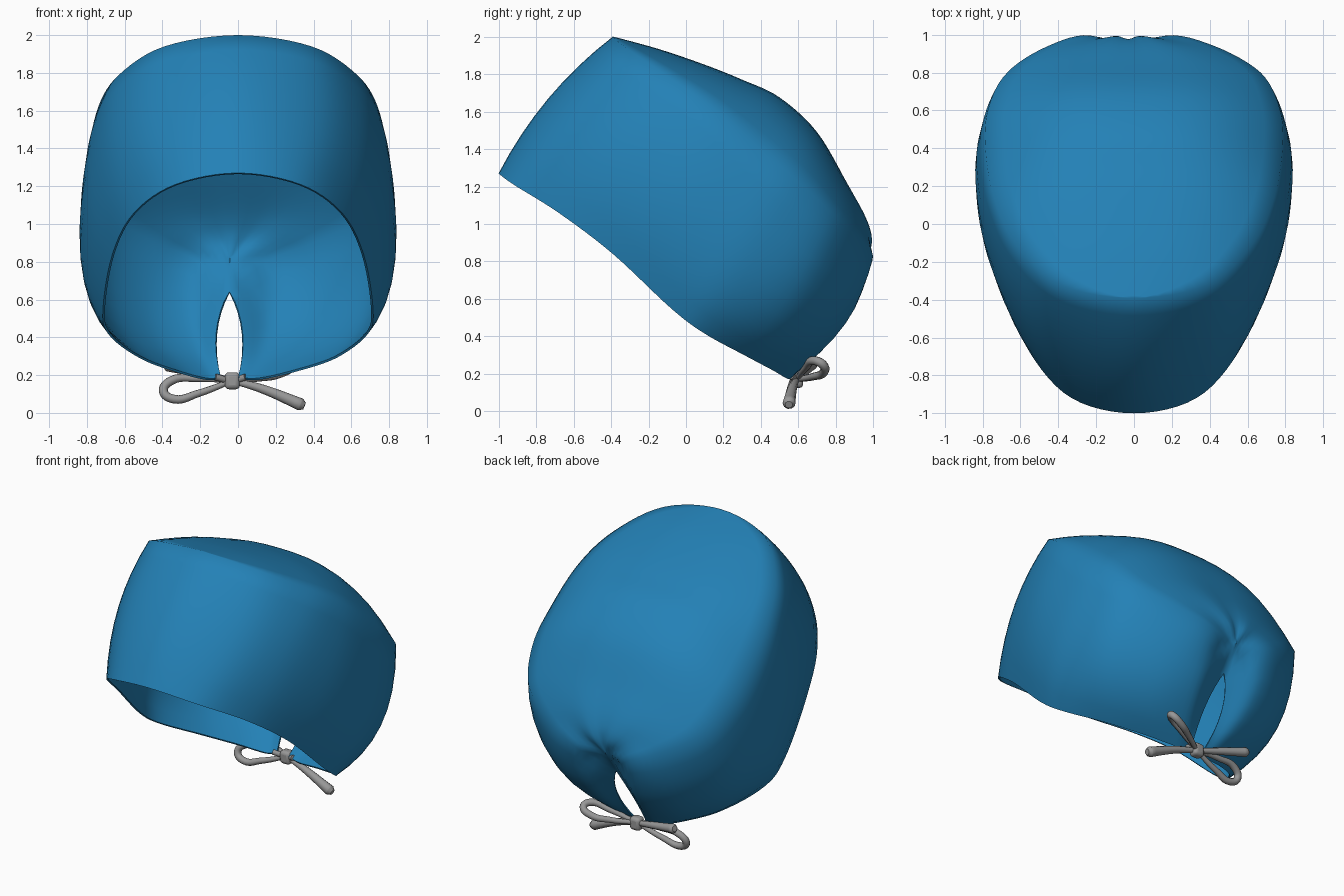
import bpy, bmesh, math
from mathutils import Vector as V

if "Cube" in bpy.data.objects:
    bpy.data.objects.remove(bpy.data.objects["Cube"])

def material(name, rgb):
    m = bpy.data.materials.new(name)
    m.diffuse_color = (*rgb, 1)
    m.use_nodes = True
    m.node_tree.nodes["Principled BSDF"].inputs["Base Color"].default_value = m.diffuse_color
    return m

BLUE = material("cap blue", (0.017, 0.22, 0.47))
GREY = material("tie grey", (0.31, 0.31, 0.31))

# Guide curves for the +x half, from the front centre round to the back slit
HEM = [(0, -1, 1.27), (.33, -.92, 1.21), (.55, -.68, 1.06), (.665, -.39, .84), (.715, -.08, .55),
       (.685, .1, .415), (.52, .33, .29), (.31, .47, .215), (.14, .54, .175), (.045, .57, .18)]
MID = [(0, -.735, 1.67), (.4, -.635, 1.6), (.64, -.42, 1.45), (.78, -.13, 1.22), (.83, .12, .95),
       (.82, .33, .75), (.71, .58, .59), (.47, .77, .49), (.23, .85, .47), (.065, .74, .42)]
SEAM = [(0, -.39, 2), (.39, -.32, 1.94), (.63, -.1, 1.79), (.74, .14, 1.62), (.785, .4, 1.39),
        (.77, .61, 1.22), (.67, .8, 1.04), (.44, .94, .91), (.2, .99, .81), (0, .85, .635)]
SPINE = [(-.39, 2), (-.15, 1.935), (.1, 1.85), (.3, 1.77), (.5, 1.675),
         (.7, 1.49), (.86, 1.22), (.955, 1.04), (.985, .92), (.96, .8)]
SPINE = [(0, y, z) for y, z in SPINE]

def sample(pts, s):
    """Catmull-Rom curve; the front end continues into its mirror image."""
    p = [V(q) for q in pts]
    p = [V((-p[1].x, p[1].y, p[1].z))] + p + [p[-1] * 2 - p[-2]]
    i = min(int(s), len(pts) - 2)
    t = s - i
    a, b, c, d = p[i:i + 4]
    return 0.5 * (2 * b + (c - a) * t + (2 * a - 5 * b + 4 * c - d) * t * t
                  + (3 * b - a - 3 * c + d) * t ** 3)

def half_row(s):
    """Section at station s: hem, up the band, over the crown to the spine."""
    h, m, t, c = (sample(g, s) for g in (HEM, MID, SEAM, SPINE))
    row = []
    for k in range(8):
        v = k / 8
        row.append(h * (1 - v) * (1 - 2 * v) + m * 4 * v * (1 - v) + t * v * (2 * v - 1))
    e = 2.6 - 1.2 * max(0, (s - 7) / 2)
    for k in range(9):
        u = 1 - k / 8
        w = u ** e
        row.append(V((t.x * u, c.y + (t.y - c.y) * w, c.z + (t.z - c.z) * w)))
    return row

GATHER_Z = .8
def shape(p, s):
    """Gathered pleats round the pinch above the slit, slit set slightly left."""
    r = math.hypot(p.x, p.z - GATHER_Z)
    if p.y > .3:
        ang = math.atan2(p.x, p.z - GATHER_Z)
        p.y -= .015 * math.cos(6 * ang) * min(1, r / .12) * math.exp(-r / .22)
    p.x -= .045 * max(0, (s - 6) / 3)
    return p

# Cap: band and crown as one cloth shell
bm = bmesh.new()
N = 54
grid = []
for i in range(N + 1):
    s = 9 * i / N
    right = half_row(s)
    left = [V((-p.x, p.y, p.z)) for p in right[:-1]]
    grid.append([bm.verts.new(shape(p, s)) for p in right + left[::-1]])
for a, b in zip(grid, grid[1:]):
    for j in range(len(a) - 1):
        bm.faces.new((a[j], a[j + 1], b[j + 1], b[j]))
bmesh.ops.remove_doubles(bm, verts=bm.verts, dist=.0015)
bmesh.ops.recalc_face_normals(bm, faces=bm.faces)
bm.normal_update()
mid = V((0, .1, 1))
if sum(f.normal.dot(f.calc_center_median() - mid) for f in bm.faces) < 0:
    bmesh.ops.reverse_faces(bm, faces=bm.faces)
me = bpy.data.meshes.new("cap")
bm.to_mesh(me)
bm.free()
cap = bpy.data.objects.new("cap", me)
bpy.context.collection.objects.link(cap)
me.materials.append(BLUE)
sol = cap.modifiers.new("cloth", 'SOLIDIFY')
sol.thickness, sol.offset = .012, -1
bpy.context.view_layer.objects.active = cap
cap.select_set(True)
bpy.ops.object.modifier_apply(modifier="cloth")
bpy.ops.object.shade_smooth_by_angle(angle=math.radians(62))

# Tie: two loops, two tails and a knot
KNOT = V((-.03, .59, .17))

def strand(name, pts, radii):
    cu = bpy.data.curves.new(name, 'CURVE')
    cu.dimensions = '3D'
    cu.bevel_depth, cu.bevel_resolution = .02, 3
    cu.use_fill_caps = True
    cu.resolution_u = 6
    sp = cu.splines.new('BEZIER')
    sp.bezier_points.add(len(pts) - 1)
    for bp, p, r in zip(sp.bezier_points, pts, radii):
        bp.co, bp.radius = p, r
        bp.handle_left_type = bp.handle_right_type = 'AUTO'
    cu.materials.append(GREY)
    bpy.context.collection.objects.link(bpy.data.objects.new(name, cu))

def loop(name, tip, spread):
    d, w = V(tip) - KNOT, V(spread)
    pts = [KNOT, KNOT + d * .5 + w * .8, KNOT + d * .88 + w, KNOT + d,
           KNOT + d * .85 - w, KNOT + d * .5 - w * .8, KNOT]
    strand(name, pts, [.7, 1, 1.2, 1.2, 1.2, 1, .7])

loop("left_loop", (-.395, .56, .115), (0, .015, .05))
loop("right_loop", (.29, .73, .25), (.02, -.025, .03))
strand("right_tail", [KNOT, (.12, .57, .13), (.33, .55, .045), (.352, .549, .036)],
       [.8, 1.2, 1.75, 1])
strand("left_tail", [KNOT, (-.2, .63, .21), (-.37, .67, .25), (-.385, .675, .255)],
       [.8, 1.2, 1.6, 1])
# Ties from the knot to both hem corners
strand("hem_ties", [(-.12, .56, .19), KNOT, (.04, .56, .19)], [.9, .9, .9])

bpy.ops.mesh.primitive_cube_add(size=1, location=KNOT)
knot = bpy.context.object
knot.name = "knot"
knot.scale = (.08, .07, .09)
bpy.ops.object.transform_apply(location=False, rotation=False, scale=True)
bev = knot.modifiers.new("round", 'BEVEL')
bev.width, bev.segments = .022, 3
knot.data.materials.append(GREY)
bpy.ops.object.shade_smooth_by_angle(angle=math.radians(60))
